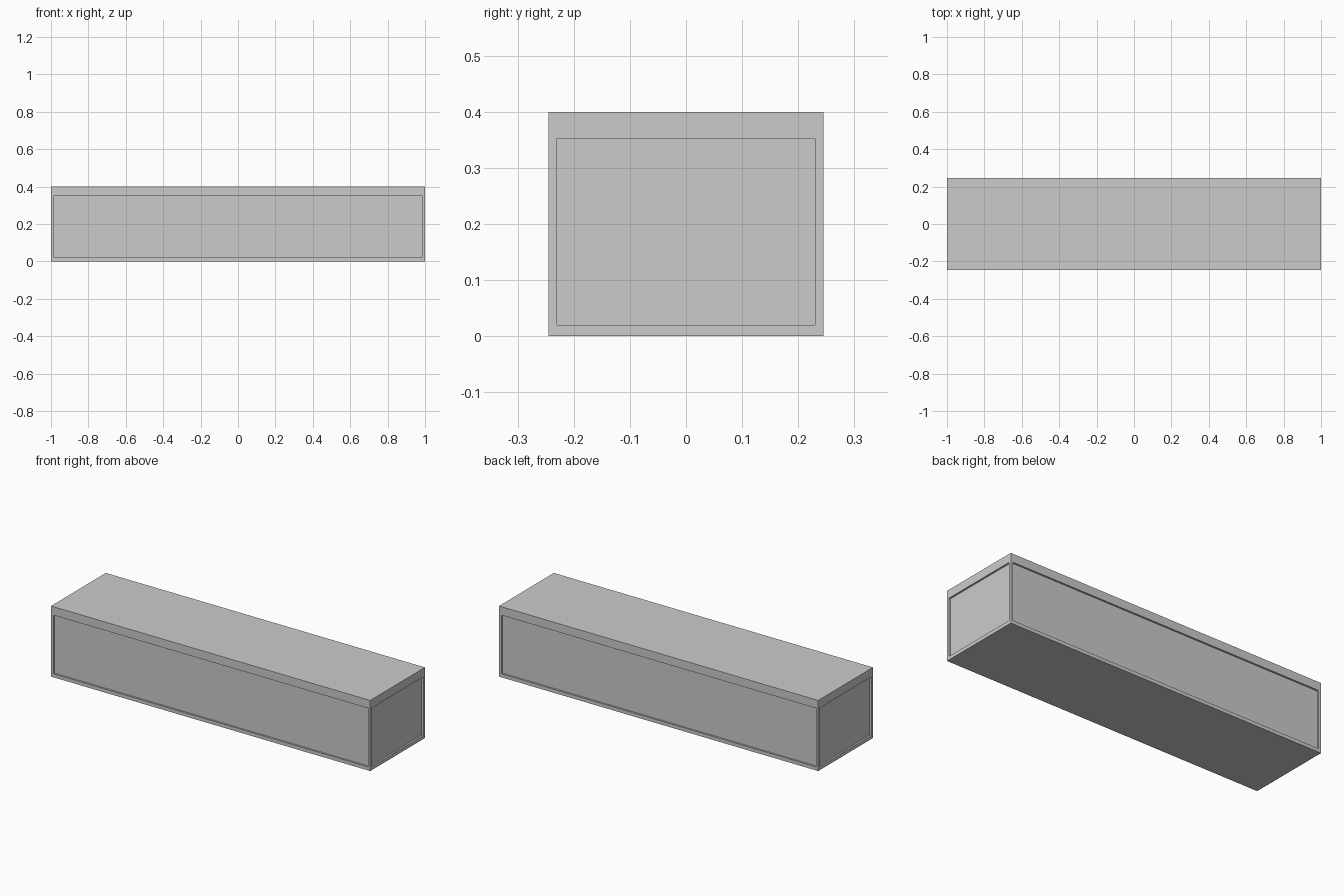
import bpy, bmesh
from mathutils import Matrix, Vector

if "Cube" in bpy.data.objects:
    bpy.data.objects.remove(bpy.data.objects["Cube"])

LENGTH, DEPTH, HEIGHT = 2.0, 0.49, 0.40
MARGIN, PANEL_LOW, PANEL_HIGH, RECESS = 0.015, 0.02, 0.352, 0.01

# Solid block standing on the ground
bm = bmesh.new()
size = Matrix.Diagonal((LENGTH, DEPTH, HEIGHT, 1))
bmesh.ops.create_cube(bm, size=1, matrix=Matrix.Translation((0, 0, HEIGHT / 2)) @ size)
bm.normal_update()

# Recessed panel in each of the four sides, with a taller rail on top
sides = [(f, f.normal.copy()) for f in bm.faces if abs(f.normal.z) < 0.5]
for face, normal in sides:
    bmesh.ops.inset_individual(bm, faces=[face], thickness=MARGIN, use_even_offset=True)
    for v in face.verts:
        v.co.z = PANEL_HIGH if v.co.z > HEIGHT / 2 else PANEL_LOW
    # Extrude the panel inward so the recess has straight walls
    new = bmesh.ops.extrude_discrete_faces(bm, faces=[face])["faces"]
    bmesh.ops.translate(bm, verts=new[0].verts[:], vec=Vector(normal) * -RECESS)

bmesh.ops.recalc_face_normals(bm, faces=bm.faces)
mesh = bpy.data.meshes.new("panelled_box")
bm.to_mesh(mesh)
bm.free()
bpy.context.collection.objects.link(bpy.data.objects.new("panelled_box", mesh))
